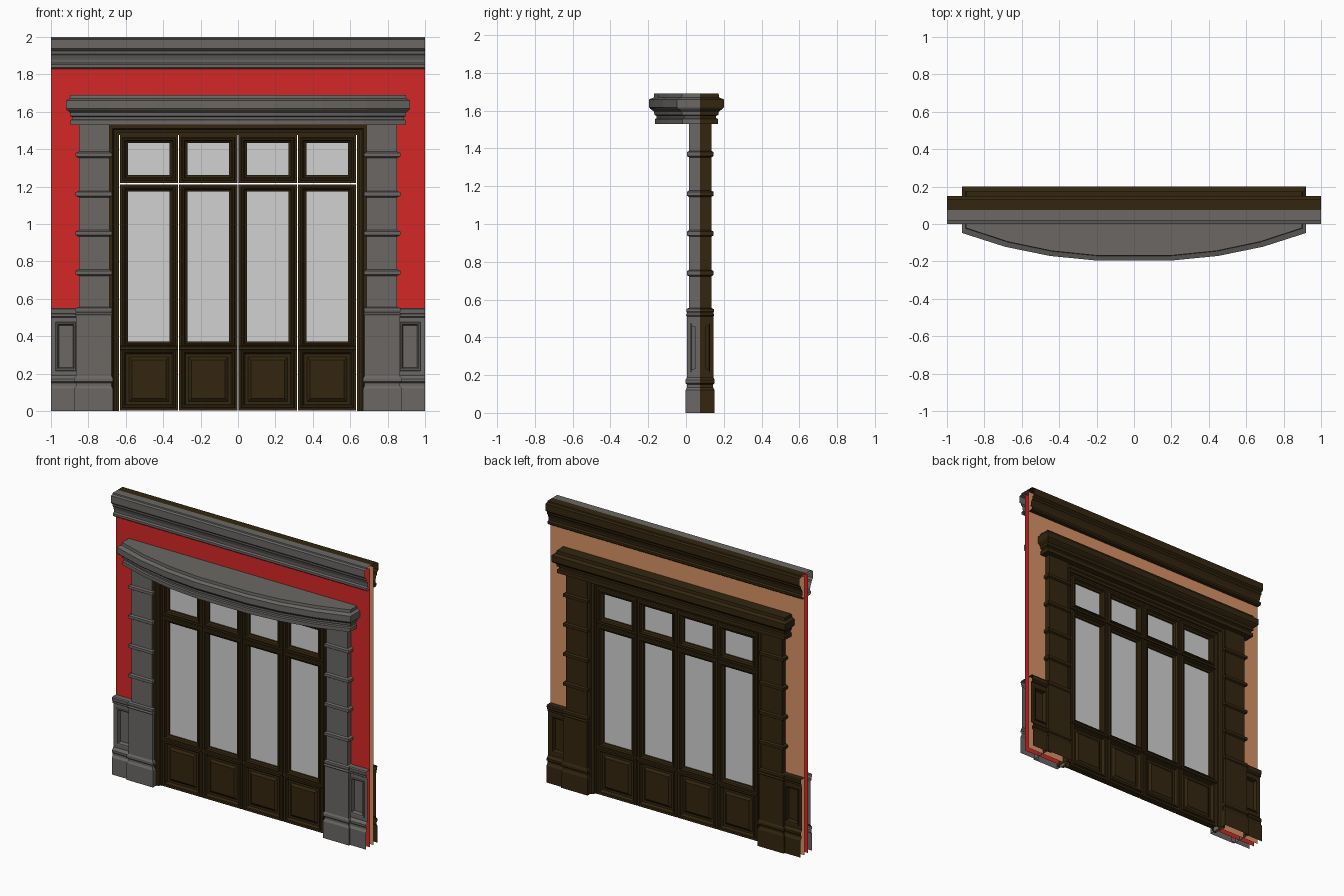
import bpy, bmesh

if "Cube" in bpy.data.objects:
    bpy.data.objects.remove(bpy.data.objects["Cube"])

MID = 0.075  # depth of the wall's centre plane: the back repeats the front across it


def material(name, rgb):
    m = bpy.data.materials.new(name)
    m.diffuse_color = (*rgb, 1)
    m.use_nodes = True
    m.node_tree.nodes["Principled BSDF"].inputs["Base Color"].default_value = m.diffuse_color
    return m


STONE = material("grey stone", (0.145, 0.137, 0.128))
RED = material("red wall", (0.66, 0.02, 0.02))
TAN = material("tan wall", (0.68, 0.29, 0.13))
WOOD = material("dark wood", (0.033, 0.019, 0.005))
GLASS = material("pale glass", (0.64, 0.64, 0.64))


def build(name, pieces):
    """pieces: (verts, faces, slot, is_back); is_back mirrors across the wall plane when needed."""
    bm = bmesh.new()
    mats = []
    for verts, faces, mat, back in pieces:
        if mat not in mats:
            mats.append(mat)
        vs = [bm.verts.new(v) for v in verts]
        fs = [bm.faces.new([vs[i] for i in f]) for f in faces]
        bmesh.ops.recalc_face_normals(bm, faces=fs)
        total = 0
        for f in fs:
            f.normal_update()
            f.material_index = mats.index(mat)
            total += f.normal.y * f.calc_area()
        if (total > 0) != back:
            bmesh.ops.reverse_faces(bm, faces=fs)
    me = bpy.data.meshes.new(name)
    bm.to_mesh(me)
    bm.free()
    for m in mats:
        me.materials.append(m)
    ob = bpy.data.objects.new(name, me)
    bpy.context.collection.objects.link(ob)
    return ob


def both(name, shapes, front, back, sides=(1,)):
    """Front copy plus mirrored back copy, optionally on both x sides."""
    pieces = []
    for verts, faces in shapes:
        for s in sides:
            pieces.append(([(x * s, y, z) for x, y, z in verts], faces, front, False))
            pieces.append(([(x * s, 2 * MID - y, z) for x, y, z in verts], faces, back, True))
    return build(name, pieces)


def grid(rows, closed=False):
    """Skin consecutive rows of points with quads."""
    n = len(rows[0])
    faces = []
    for r in range(len(rows) - 1):
        for i in range(n if closed else n - 1):
            j = (i + 1) % n
            faces.append((r * n + i, r * n + j, (r + 1) * n + j, (r + 1) * n + i))
    return [p for row in rows for p in row], faces


def rings(x0, x1, z0, z1, steps, kz=1.0, fill=False):
    """Nested rectangles stepping inwards: steps = (inset, y)."""
    rows = []
    for d, y in steps:
        e = d * kz
        rows.append([(x0 + d, y, z0 + e), (x1 - d, y, z0 + e), (x1 - d, y, z1 - e), (x0 + d, y, z1 - e)])
    v, f = grid(rows, True)
    if fill:
        f.append(tuple(range(len(v) - 4, len(v))))
    return v, f


def strip(profile, x0, x1):
    """Straight moulding along x from a (y, z) profile."""
    return grid([[(x, y, z) for y, z in profile] for x in (x0, x1)])


BOTH = (1, -1)

# Thin wall sheets around the door opening
wall_y = 0.055
wall = grid([[(-1, wall_y, 0), (-1, wall_y, 1.98), (1, wall_y, 1.98), (1, wall_y, 0)],
             [(-.7, wall_y, 0), (-.7, wall_y, 1.55), (.7, wall_y, 1.55), (.7, wall_y, 0)]])
both("wall", [wall], RED, TAN)

# Top cornice
cornice = [(MID, 2), (.02, 2), (.018, 1.992), (0, 1.987), (0, 1.937), (.014, 1.925), (.016, 1.91),
           (.024, 1.902), (.032, 1.88), (.034, 1.86), (.022, 1.853), (.022, 1.838), (.03, 1.83), (wall_y, 1.83)]
both("cornice", [strip(cornice, -1, 1)], STONE, WOOD)

# Wainscot: base, recessed panel and cap
base = [(.01, 0), (.01, .12), (.02, .135), (.02, .15), (.012, .157), (.012, .172), (.028, .19)]
cap = [(.028, .50), (.02, .505), (.02, .518), (.014, .525), (.012, .545), (.018, .552), (wall_y, .552)]
panel = rings(.84, 1, .19, .50, [(0, .028), (.025, .028), (.028, .022), (.036, .024), (.042, .05)], fill=True)
both("wainscot", [strip(base, .84, 1), strip(cap, .84, 1), panel], STONE, WOOD, BOTH)

# Pilasters with pedestal and four ring bands
levels = [(0, .018), (.12, .018), (.135, .01), (.15, .01), (.157, .018), (.175, .018), (.187, .011),
          (.51, .011), (.518, .016), (.528, .01), (.538, .014), (.55, .013), (.556, 0)]
for z in (.74, .95, 1.16, 1.37):
    levels += [(z - .017, 0), (z - .01, .012), (z + .01, .012), (z + .017, 0)]
levels.append((1.54, 0))
shaft = grid([[(.687 - d, MID, z), (.687 - d, .016 - d, z), (.851 + 1.4 * d, .016 - d, z),
               (.851 + 1.4 * d, MID, z)] for z, d in levels])
both("pilaster", [shaft], STONE, WOOD, BOTH)

# Lintel: bowed front half, straight back half
lintel_levels = [(1.53, .03), (1.556, .03), (1.56, .04), (1.572, .04), (1.578, .028), (1.595, .026),
                 (1.61, .006), (1.618, 0), (1.66, 0), (1.67, .025), (1.69, .027)]


def lintel_half(bow):
    rows = []
    for z, d in lintel_levels:
        row = [(-.92 + d * .8, MID, z)]
        for t in (-1, -.75, -.49, -.22, .22, .49, .75, 1):
            row.append((t * (.92 - d * .8), -.048 + d - bow * (1 - abs(t) ** 2.3), z))
        rows.append(row + [(.92 - d * .8, MID, z)])
    v, f = grid(rows)
    n = len(rows[0])
    return v, f + [tuple(range(n)), tuple(range(len(v) - n, len(v)))]


v, f = lintel_half(.152)
bv, bf = lintel_half(0)
build("lintel", [(v, f, STONE, False), ([(x, .152 - y, z) if y < MID else (x, y, z) for x, y, z in bv], bf, WOOD, True)])

# Door frame: stepped casing running up, across and down
casing = [(0, MID), (0, .052), (.012, .052), (.012, .04), (.028, .036), (.034, .026), (.054, .026), (.054, MID)]
frame = grid([[(sx * (.636 + d), y, 0 if low else 1.477 + d) for d, y in casing]
              for sx, low in ((-1, 1), (-1, 0), (1, 0), (1, 1))])
both("door_frame", [frame], WOOD, WOOD)

# Door leaves and transom lights, with small gaps between them
sash = [(0, MID), (0, .052), (.014, .052), (.018, .043), (.026, .043), (.032, .054), (.045, .06), (.045, .072)]
raised = [(0, MID), (0, .052), (.014, .052), (.018, .043), (.026, .046), (.034, .064), (.05, .064),
          (.066, .052), (.07, .052)]
leaf, transom, panes = [], [], []
half = .156
for cx in (.159, .476):
    a, b = cx - half, cx + half
    leaf.append(rings(a, b, .002, .338, raised, fill=True))
    leaf.append(rings(a, b, .334, 1.211, sash, .85))
    leaf.append(strip([(.052, .325), (.04, .33), (.04, .343), (.052, .348)], a, b))
    transom.append(rings(a, b, 1.218, 1.475, sash, .95))
    for z0, z1 in ((.37, 1.175), (1.258, 1.434)):
        panes.append(rings(cx - .112, cx + .112, z0, z1, [(0, .072)], fill=True))
both("door_leaf", leaf, WOOD, WOOD, BOTH)
both("transom_sash", transom, WOOD, WOOD, BOTH)
both("glass_pane", panes, GLASS, GLASS, BOTH)
